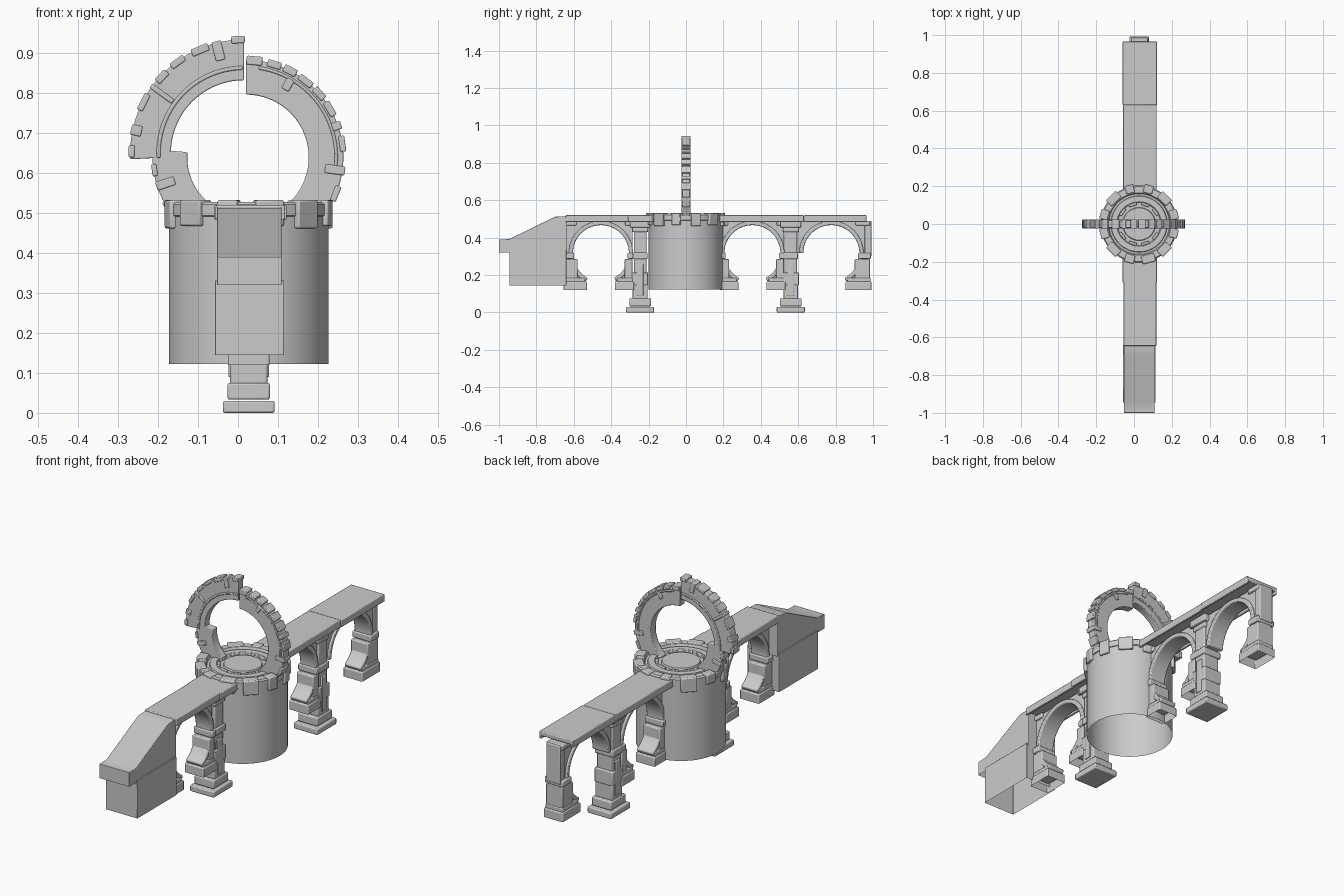
import bpy, bmesh, math, random
from mathutils import Matrix, Vector

if "Cube" in bpy.data.objects:
    bpy.data.objects.remove(bpy.data.objects["Cube"])

random.seed(4)
CX = 0.027  # shared centre line of drum, deck and pillars


def finish(name, bm, bevel=0.0, angle=30):
    bmesh.ops.recalc_face_normals(bm, faces=bm.faces)
    me = bpy.data.meshes.new(name)
    bm.to_mesh(me)
    bm.free()
    ob = bpy.data.objects.new(name, me)
    bpy.context.collection.objects.link(ob)
    if bevel:
        m = ob.modifiers.new("bevel", 'BEVEL')
        m.width, m.segments, m.limit_method = bevel, 2, 'ANGLE'
    bpy.ops.object.select_all(action='DESELECT')
    ob.select_set(True)
    bpy.context.view_layer.objects.active = ob
    bpy.ops.object.shade_smooth_by_angle(angle=math.radians(angle))
    return ob


def box(name, x, y, z, bevel=0.004, rot=None, open_bottom=False):
    """Box from (min, max) ranges, optionally transformed by rot."""
    bm = bmesh.new()
    bmesh.ops.create_cube(bm, size=1)
    for v in bm.verts:
        v.co = Vector([(r[0] + r[1]) / 2 + c * (r[1] - r[0]) for c, r in zip(v.co, (x, y, z))])
    if open_bottom:
        low = [f for f in bm.faces if f.normal.z < -0.9]
        bmesh.ops.delete(bm, geom=low, context='FACES_ONLY')
    if rot:
        bm.transform(rot)
    return finish(name, bm, bevel)


def prism(name, pts, axis, lo, hi, bevel=0.003, open_bottom=False):
    """Extrude a 2D outline: axis 'x' takes (y, z) points, 'y' takes (x, z)."""
    bm = bmesh.new()
    place = (lambda p, d: (d, p[0], p[1])) if axis == 'x' else (lambda p, d: (p[0], d, p[1]))
    a = [bm.verts.new(place(p, lo)) for p in pts]
    b = [bm.verts.new(place(p, hi)) for p in pts]
    bm.faces.new(a)
    bm.faces.new(b[::-1])
    n = len(pts)
    for i in range(n):
        bm.faces.new((a[i], b[i], b[(i + 1) % n], a[(i + 1) % n]))
    bmesh.ops.recalc_face_normals(bm, faces=bm.faces)
    if open_bottom:
        low = [f for f in bm.faces if f.normal.z < -0.9]
        bmesh.ops.delete(bm, geom=low, context='FACES_ONLY')
    return finish(name, bm, bevel)


def arc(c, r, a0, a1, n=32):
    return [(c[0] + r * math.cos(math.radians(a0 + (a1 - a0) * i / n)),
             c[1] + r * math.sin(math.radians(a0 + (a1 - a0) * i / n))) for i in range(n + 1)]


def band(c, r0, r1, a0, a1):
    return arc(c, r1, a0, a1) + arc(c, r0, a1, a0)


# Central drum: open-bottomed lathe with stepped rings on top
profile = [(.2, .122), (.2, .492), (.204, .494), (.204, .522), (.198, .528), (.165, .528),
           (.16, .516), (.15, .516), (.147, .523), (.118, .523), (.113, .515),
           (.088, .515), (.085, .524), (0, .524)]
bm = bmesh.new()
vs = [bm.verts.new((r, 0, z)) for r, z in profile]
es = [bm.edges.new(p) for p in zip(vs, vs[1:])]
bmesh.ops.spin(bm, geom=vs + es, axis=(0, 0, 1), cent=(0, 0, 0), angle=math.tau, steps=64)
bmesh.ops.remove_doubles(bm, verts=bm.verts, dist=1e-4)
bm.transform(Matrix.Translation((CX, 0, 0)))
finish("drum", bm)

# Rim stones clasping the drum edge, and small stones in the inner ring
for i in range(12):
    w = random.uniform(.022, .038)
    rot = Matrix.Translation((CX, 0, 0)) @ Matrix.Rotation(math.radians(15 + 30 * i), 4, 'Z')
    box("rim_stone", (.168, .212), (-w, w), (random.choice((.462, .468, .485)), .533), .005, rot)
for i in range(10):
    rot = Matrix.Translation((CX, 0, 0)) @ Matrix.Rotation(math.radians(36 * i), 4, 'Z')
    box("floor_stone", (.1, .115), (-.022, .022), (.51, .525), .003, rot)

# Broken ring: a displaced upper-left piece and two pieces rooted in the drum
BIG, SMALL = (.015, .65), (.02, .64)
prism("ring_upper_left", band(BIG, .183, .285, 90, 183), 'y', -.02, .02)
prism("ring_right", band(SMALL, .157, .244, -50, 90), 'y', -.02, .02)
prism("ring_lower_left", band(SMALL, .147, .234, 175, 230), 'y', -.02, .02)
prism("ring_moulding_left", band(BIG, .209, .219, 91, 183), 'y', -.024, .024)
prism("ring_moulding_right", band(SMALL, .222, .230, -8, 82), 'y', -.024, .024)


def ring_stones(c, specs):
    """Each spec: angle, inner radius, outer radius, tangential width."""
    for a, r0, r1, w in specs:
        rot = Matrix.Translation((c[0], 0, c[1])) @ Matrix.Rotation(-math.radians(a), 4, 'Y')
        box("ring_stone", (r0, r1), (-.025, .025), (-w / 2, w / 2), .003, rot)


ring_stones(BIG, [(93, .276, .294, .034), (104, .24, .289, .024), (113, .272, .291, .045),
                  (126, .274, .291, .04), (137, .272, .29, .035), (144, .22, .288, .013),
                  (153, .274, .29, .045), (168, .262, .289, .026), (179, .274, .289, .03)])
ring_stones(SMALL, [(85, .232, .254, .04), (73, .234, .252, .035), (63, .234, .253, .035),
                    (52, .234, .251, .04), (41, .234, .252, .035), (30, .234, .251, .04),
                    (19, .228, .252, .02), (8, .236, .251, .04), (-8, .2, .25, .022),
                    (-22, .235, .25, .04), (60, .195, .226, .02),
                    (188, .225, .238, .03), (198, .188, .236, .022), (212, .225, .239, .03)])

# Deck slabs with side lips hanging below the edges
for y0, y1, h in ((-.645, -.3, .004), (-.31, -.17, 0), (.17, .63, .003), (.63, .965, 0)):
    x0, x1 = -.06 + h, .122 - h
    box("deck_slab", (x0, x1), (y0, y1), (.497, .52), .004)
    for lo, hi in ((x0, x0 + .012), (x1 - .012, x1)):
        box("deck_lip", (lo, hi), (y0, y1), (.484, .51), .003)

# Entry ramp over a hollow base block
prism("ramp", [(-1, .32), (-1, .39), (-.945, .392), (-.7, .512), (-.635, .515), (-.635, .32)],
      'x', -.053, .109, .002, True)
box("ramp_base", (-.058, .115), (-.945, -.64), (.145, .332), .002, open_bottom=True)

# Arches: spandrel plate, projecting archivolt, leg bands and feet
R, ZC = .15, .317


def arch(yc, left, right, left_leg=True):
    c = (yc, ZC)
    a0 = 242 if left_leg else 180
    opening = arc(c, R + .008, a0, -62, 40)
    z0 = .165 if left_leg else opening[0][1]
    plate = [(left, z0)] + opening + [(right, .165), (right, .488), (left, .488)]
    prism("arch_plate", plate, 'x', CX - .034, CX + .034)
    prism("archivolt", band(c, R, R + .022, -62, a0), 'x', CX - .044, CX + .044, .005)
    legs = [(1, right)] + ([(-1, left)] if left_leg else [])
    for s, edge in legs:
        span = lambda a, b: tuple(sorted((a, b)))
        box("arch_foot", (CX - .052, CX + .052), span(yc + s * .075, edge + s * .008),
            (.12, .165), .005, open_bottom=True)
        box("arch_foot_step", (CX - .047, CX + .047), span(yc + s * .085, edge + s * .002),
            (.16, .185), .005)
        box("arch_leg", (CX - .046, CX + .046), span(yc + s * .125, edge),
            (.18, .285), .005)
        box("arch_band", (CX - .051, CX + .051), span(yc + s * .143, edge + s * .003),
            (.287, .318), .005)
        box("arch_cap", (CX - .044, CX + .044), span(yc + s * .13, edge), (.465, .49), .005)


arch(-.455, -.648, -.285)
arch(.355, .19, .525)
arch(.777, .585, .985, False)

# Pillars on stepped plinths
for yc in (-.245, .56):
    for name, hx, hy, z0, z1 in (("pillar_plinth", .065, .075, 0, .03),
                                 ("pillar_step", .053, .058, .033, .075),
                                 ("pillar_block", .047, .04, .072, .15),
                                 ("pillar_lower", .05, .043, .145, .215),
                                 ("pillar_shaft", .043, .033, .21, .48),
                                 ("pillar_band", .051, .04, .285, .32),
                                 ("pillar_neck", .048, .042, .43, .455),
                                 ("pillar_capital", .058, .055, .455, .49)):
        box(name, (CX - hx, CX + hx), (yc - hy, yc + hy), (z0, z1), .005)
    for s in (-1, 1):  # raised panels on the pillar sides
        x = CX + s * .045
        box("pillar_panel", (x - .006, x + .006), (yc - .018, yc + .018), (.09, .26), .003)

# End post closing the last arch
box("end_post", (CX - .038, CX + .038), (.955, .992), (.3, .488), .004)
